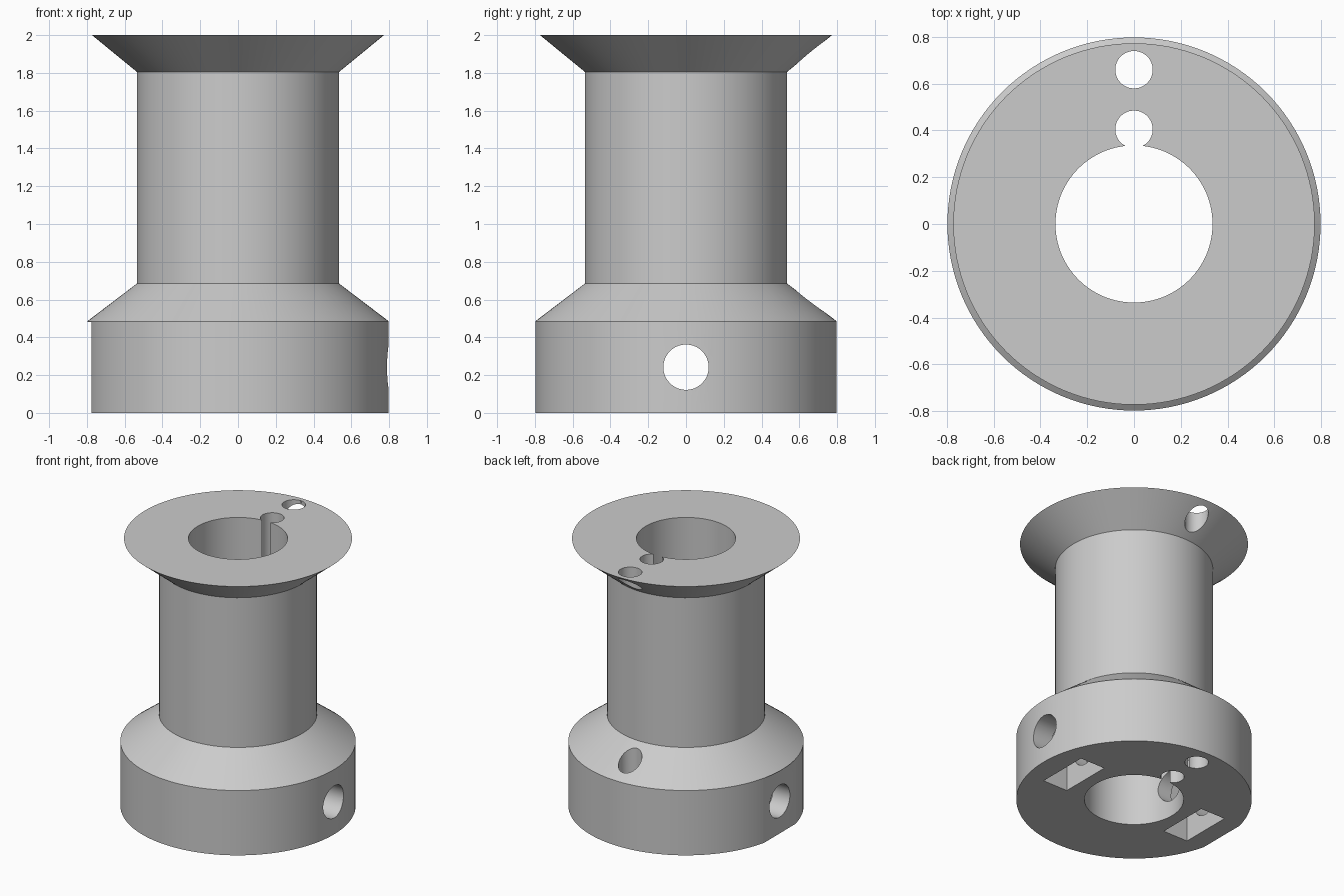
import bpy, bmesh, math
from mathutils import Matrix

cube = bpy.data.objects.get("Cube")
if cube:
    bpy.data.objects.remove(cube, do_unlink=True)

grey = bpy.data.materials.new("plain grey")
grey.use_nodes = True
colour = (0.6, 0.6, 0.6, 1)
grey.diffuse_color = colour
grey.node_tree.nodes["Principled BSDF"].inputs["Base Color"].default_value = colour


def add_object(name, bm):
    bmesh.ops.recalc_face_normals(bm, faces=bm.faces)
    mesh = bpy.data.meshes.new(name)
    bm.to_mesh(mesh)
    bm.free()
    mesh.materials.append(grey)
    obj = bpy.data.objects.new(name, mesh)
    bpy.context.collection.objects.link(obj)
    return obj


def lathe(name, profile, sides=128):
    """Solid of revolution from (radius, height) points, capped at both ends."""
    bm = bmesh.new()
    rings = []
    for r, z in profile:
        angles = [math.tau * i / sides for i in range(sides)]
        rings.append([bm.verts.new((r * math.cos(a), r * math.sin(a), z)) for a in angles])
    for low, high in zip(rings, rings[1:]):
        for i in range(sides):
            j = (i + 1) % sides
            bm.faces.new((low[i], low[j], high[j], high[i]))
    bm.faces.new(rings[0][::-1])
    bm.faces.new(rings[-1])
    return add_object(name, bm)


def rod(name, radius, length, place, sides=64):
    bm = bmesh.new()
    bmesh.ops.create_cone(bm, cap_ends=True, segments=sides, radius1=radius,
                          radius2=radius, depth=length, matrix=place)
    return add_object(name, bm)


def box(name, size, centre):
    bm = bmesh.new()
    place = Matrix.Translation(centre) @ Matrix.Diagonal((*size, 1))
    bmesh.ops.create_cube(bm, size=1, matrix=place)
    return add_object(name, bm)


# Spool body: base drum, lower cone, barrel and flared top flange
BASE_R, BASE_TOP = 0.798, 0.485
spool = lathe("spool_body", [(BASE_R, 0), (BASE_R, BASE_TOP), (0.535, 0.685),
                             (0.535, 1.805), (0.773, 2.0)])

# Central bore, keyway and outer cord hole, all running the full height
up = Matrix.Translation
cutters = [
    rod("bore_cutter", 0.336, 3, up((0, 0, 1)), 128),
    rod("keyway_cutter", 0.08, 3, up((0, 0.405, 1))),
    rod("cord_hole_cutter", 0.08, 3, up((0, 0.66, 1))),
]

# Cross hole for the set screws, with a nut pocket on each side
SCREW_Z = 0.242
cutters.append(rod("screw_hole_cutter", 0.12, 3,
                   up((0, 0, SCREW_Z)) @ Matrix.Rotation(math.pi / 2, 4, 'Y')))
for side, label in ((1, "left"), (-1, "right")):
    cutters.append(box(label + "_nut_pocket_cutter", (0.205, 0.395, 0.88),
                       (side * 0.532, 0, 0)))

# Flat on one side of the base drum, below the cone
cutters.append(box("flat_cutter", (0.2, 1, 1), (-0.876, 0, BASE_TOP - 0.503)))

for cutter in cutters:
    mod = spool.modifiers.new(cutter.name, 'BOOLEAN')
    mod.operation = 'DIFFERENCE'
    mod.solver = 'EXACT'
    mod.object = cutter

# Apply the cuts and drop the cutters
bpy.context.view_layer.update()
evaluated = spool.evaluated_get(bpy.context.evaluated_depsgraph_get())
spool.data = bpy.data.meshes.new_from_object(evaluated)
spool.modifiers.clear()
for cutter in cutters:
    bpy.data.objects.remove(cutter, do_unlink=True)

bpy.ops.object.select_all(action='DESELECT')
spool.select_set(True)
bpy.context.view_layer.objects.active = spool
bpy.ops.object.shade_smooth_by_angle(angle=math.radians(25))
